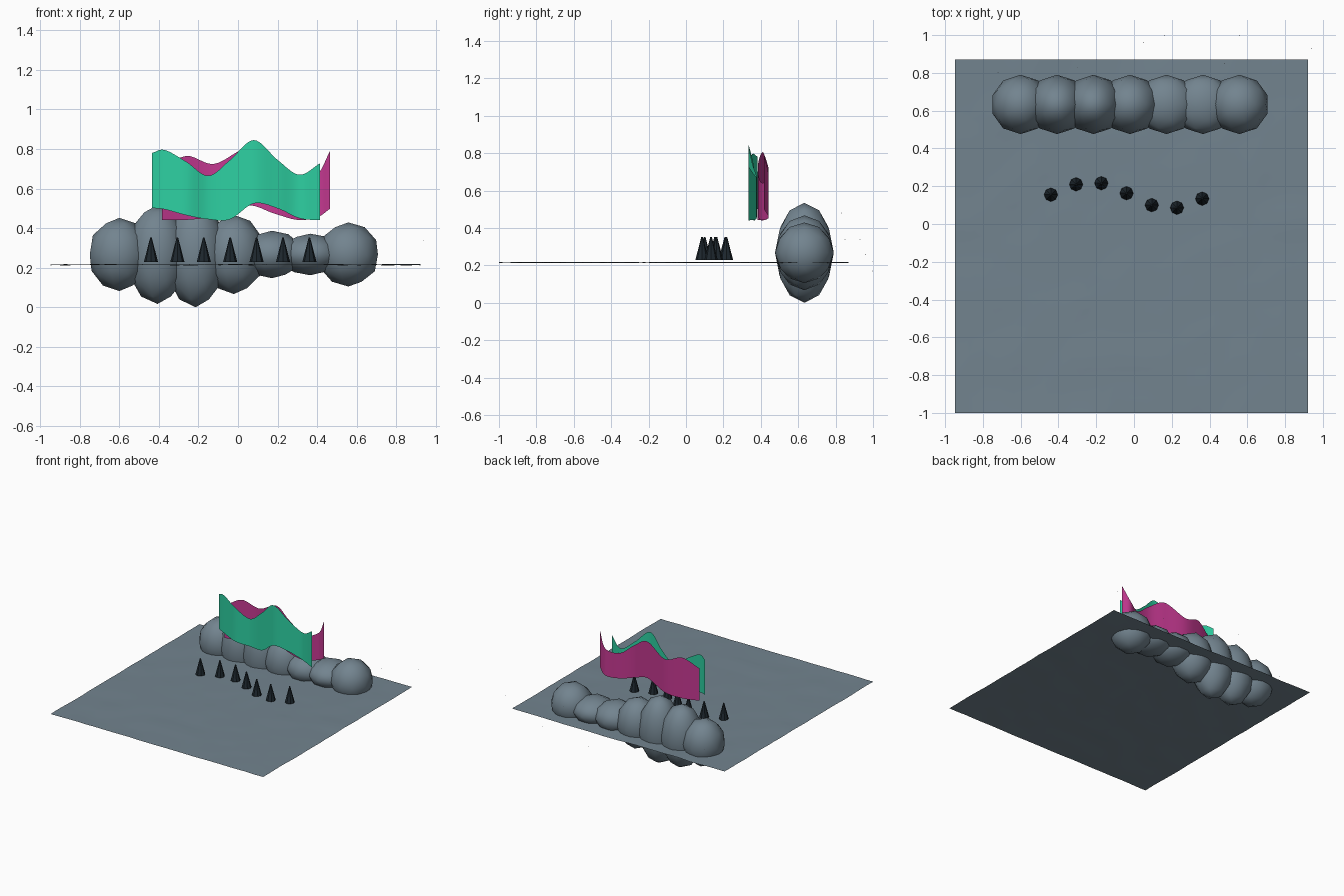
import bpy, bmesh, math
from mathutils import Vector, noise

cube = bpy.data.objects.get("Cube")
if cube:
    bpy.data.objects.remove(cube, do_unlink=True)


def material(name, rgb):
    m = bpy.data.materials.new(name)
    m.use_nodes = True
    m.diffuse_color = (*rgb, 1)
    bsdf = m.node_tree.nodes["Principled BSDF"]
    bsdf.inputs["Base Color"].default_value = (*rgb, 1)
    bsdf.inputs["Roughness"].default_value = 0.8
    return m


slate = material("slate", (0.17, 0.23, 0.275))
pine = material("dark pine", (0.013, 0.021, 0.028))
green = material("aurora green", (0.027, 0.63, 0.36))
magenta = material("aurora magenta", (0.55, 0.04, 0.28))
pale = material("star white", (0.8, 0.85, 0.9))


def finish(name, bm, mat, smooth=True):
    mesh = bpy.data.meshes.new(name)
    bm.to_mesh(mesh)
    bm.free()
    mesh.materials.append(mat)
    for p in mesh.polygons:
        p.use_smooth = smooth
    obj = bpy.data.objects.new(name, mesh)
    bpy.context.collection.objects.link(obj)
    return obj


# Gently uneven ground sheet
bm = bmesh.new()
bmesh.ops.create_grid(bm, x_segments=24, y_segments=24, size=0.935)
for v in bm.verts:
    v.co += Vector((-0.013, -0.065, 0.215 + 0.005 * noise.noise(v.co * 7)))
finish("ground", bm, slate)

# Row of rounded hills, differing only in height
for i, height in enumerate((0.185, 0.25, 0.267, 0.2, 0.12, 0.105, 0.162)):
    bm = bmesh.new()
    bmesh.ops.create_icosphere(bm, subdivisions=2, radius=1)
    hill = finish(f"hill_{i + 1}", bm, slate)
    hill.scale = (0.157, 0.157, height)
    hill.location = (-0.6 + 0.193 * i, 0.633, 0.267)

# Wavy line of conical trees
for i, y in enumerate((0.155, 0.21, 0.216, 0.163, 0.1, 0.086, 0.134)):
    bm = bmesh.new()
    bmesh.ops.create_cone(bm, cap_ends=True, segments=8, radius1=0.036,
                          radius2=0.004, depth=0.124)
    tree = finish(f"tree_{i + 1}", bm, pine, smooth=False)
    tree.location = (-0.44 + 0.1335 * i, y, 0.29)


def spline(points, steps=8):
    """Smooth path through the points."""
    pts = [Vector(p) for p in points]
    pts = [2 * pts[0] - pts[1]] + pts + [2 * pts[-1] - pts[-2]]
    path = []
    for a, b, c, d in zip(pts, pts[1:], pts[2:], pts[3:]):
        for s in range(steps):
            t = s / steps
            path.append(b + (c - a) * (t / 2)
                        + (2 * a - 5 * b + 4 * c - d) * (t * t / 2)
                        + (3 * b - a - 3 * c + d) * (t ** 3 / 2))
    return path + [pts[-2]]


def curtain(name, points, mat):
    """Vertical ribbon; each point is x, y, bottom, top."""
    bm = bmesh.new()
    rows = [(bm.verts.new((x, y, low)), bm.verts.new((x, y, high)))
            for x, y, low, high in spline([Vector(p) for p in points])]
    for (a, b), (c, d) in zip(rows, rows[1:]):
        bm.faces.new((a, c, d, b))
    finish(name, bm, mat)


# Two light curtains
curtain("front_curtain", (
    (-0.435, 0.383, 0.502, 0.78), (-0.37, 0.355, 0.495, 0.795),
    (-0.26, 0.337, 0.465, 0.735), (-0.15, 0.365, 0.445, 0.665),
    (-0.04, 0.36, 0.445, 0.745), (0.08, 0.334, 0.525, 0.845),
    (0.2, 0.355, 0.5, 0.745), (0.31, 0.378, 0.45, 0.67),
    (0.415, 0.335, 0.44, 0.728)), green)
curtain("rear_curtain", (
    (-0.385, 0.383, 0.442, 0.70), (-0.26, 0.42, 0.442, 0.765),
    (-0.12, 0.44, 0.46, 0.725), (0.05, 0.41, 0.515, 0.805),
    (0.18, 0.385, 0.475, 0.735), (0.3, 0.4, 0.442, 0.645),
    (0.4, 0.442, 0.455, 0.67), (0.465, 0.418, 0.498, 0.79)), magenta)

# Tiny stars behind the hills
for i, spot in enumerate(((0.05, 0.96, 0.26), (0.16, 0.998, 0.17), (0.56, 0.998, 0.22),
                          (0.94, 0.93, 0.34), (-0.3, 0.83, 0.48), (0.48, 0.85, 0.34),
                          (-0.72, 0.8, 0.3))):
    bm = bmesh.new()
    bmesh.ops.create_icosphere(bm, subdivisions=1, radius=0.002)
    finish(f"star_{i + 1}", bm, pale).location = spot
